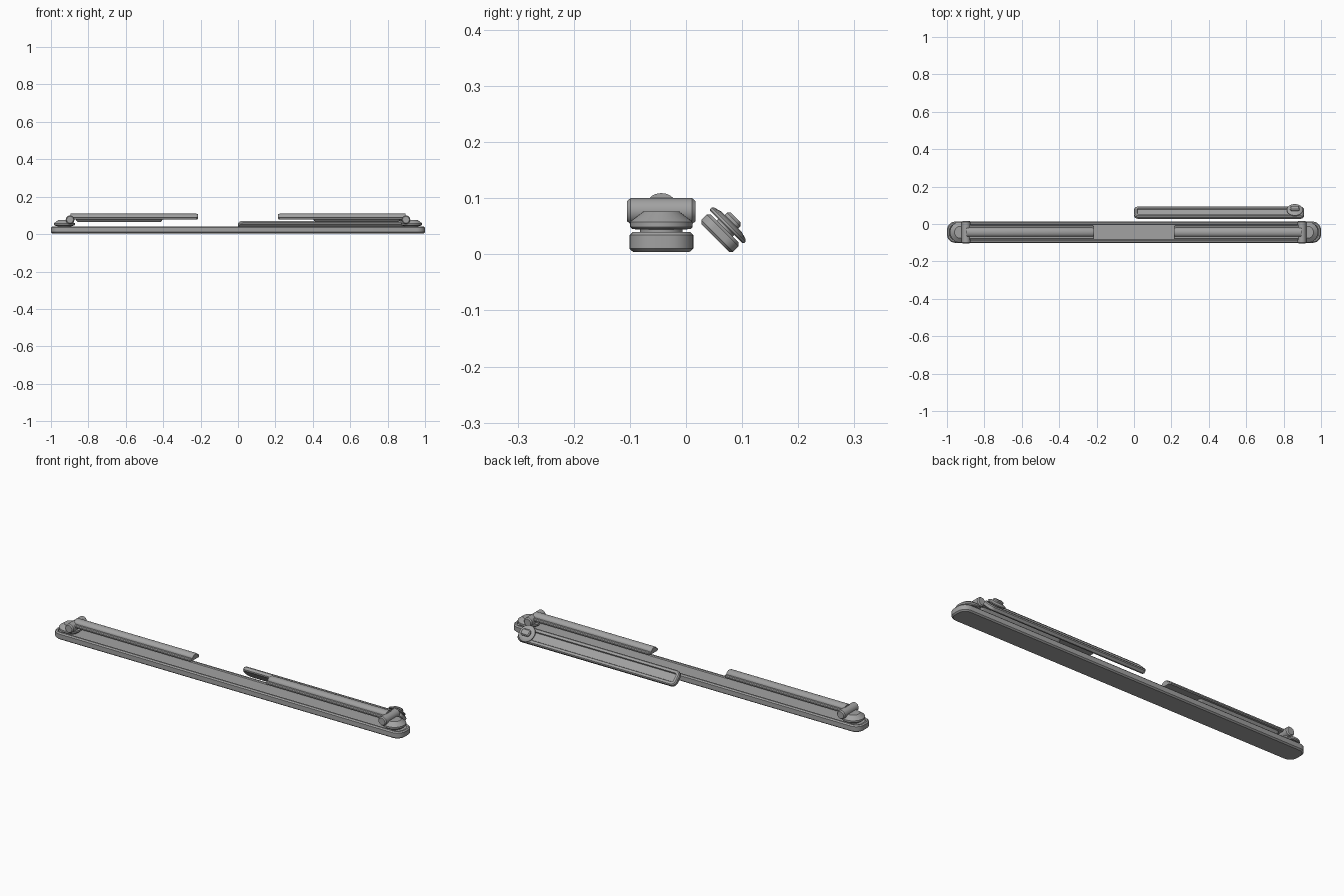
import bpy, bmesh, math
from mathutils import Matrix

if "Cube" in bpy.data.objects:
    bpy.data.objects.remove(bpy.data.objects["Cube"])

gray = bpy.data.materials.new("mid gray")
gray.diffuse_color = (0.36, 0.36, 0.36, 1)
gray.use_nodes = True
gray.node_tree.nodes["Principled BSDF"].inputs["Base Color"].default_value = gray.diffuse_color
CY = -0.044  # centre line of the long base bar


def finish(name, bm, matrix):
    bmesh.ops.recalc_face_normals(bm, faces=bm.faces)
    bm.transform(matrix)
    me = bpy.data.meshes.new(name)
    bm.to_mesh(me)
    bm.free()
    me.materials.append(gray)
    ob = bpy.data.objects.new(name, me)
    bpy.context.collection.objects.link(ob)
    bpy.ops.object.select_all(action='DESELECT')
    ob.select_set(True)
    bpy.context.view_layer.objects.active = ob
    bpy.ops.object.shade_smooth_by_angle(angle=math.radians(30))
    return ob


def outline(length, width, radius, inset, seg):
    """Rounded rectangle, shrunk evenly by inset."""
    hx, hy = length / 2 - inset, width / 2 - inset
    r = max(min(radius - inset, hx, hy), 0.001)
    pts = []
    for q, (sx, sy) in enumerate([(1, 1), (-1, 1), (-1, -1), (1, -1)]):
        for i in range(seg + 1):
            a = math.pi / 2 * (q + i / seg)
            pts.append((sx * (hx - r) + r * math.cos(a), sy * (hy - r) + r * math.sin(a)))
    return pts


def skin(name, rings, matrix):
    """Bridge closed rings of points and cap both ends."""
    bm = bmesh.new()
    loops = [[bm.verts.new(p) for p in ring] for ring in rings]
    for a, b in zip(loops, loops[1:]):
        n = len(a)
        for i in range(n):
            bm.faces.new((a[i], a[(i + 1) % n], b[(i + 1) % n], b[i]))
    bm.faces.new(loops[0])
    bm.faces.new(loops[-1])
    bmesh.ops.remove_doubles(bm, verts=bm.verts, dist=1e-5)
    return finish(name, bm, matrix)


def slab(name, length, width, radius, levels, matrix, seg=6):
    """Stack of rounded outlines given as (inset, height)."""
    rings = [[(x, y, z) for x, y in outline(length, width, radius, i, seg)] for i, z in levels]
    return skin(name, rings, matrix)


def disc(name, levels, matrix):
    """Turned part given as (radius, height)."""
    rings = [[(r * math.cos(a * math.pi / 16), r * math.sin(a * math.pi / 16), z)
              for a in range(32)] for r, z in levels]
    return skin(name, rings, matrix)


T = Matrix.Translation

# Long base bar with a shallow channel in its top
slab("base_bar", 2.0, 0.114, 0.045,
     [(0.007, 0.004), (0, 0.01), (0, 0.034), (0.006, 0.04), (0.014, 0.04), (0.017, 0.035)],
     T((0, CY, 0)))

# Half-round arm profile (y, z): flat plate with a raised rounded spine
arm = [(-0.034, 0.078), (0.034, 0.078), (0.038, 0.082), (0.038, 0.088), (0.034, 0.092)]
arm += [(0.024 * math.cos(a * math.pi / 12), 0.092 + 0.017 * math.sin(a * math.pi / 12))
        for a in range(13)]
arm += [(-0.034, 0.092), (-0.038, 0.088), (-0.038, 0.082)]

for side, s in (("left", -1), ("right", 1)):
    # Swivel foot at the end of the bar
    disc(side + "_swivel_foot",
         [(0.038, 0.034), (0.038, 0.044), (0.052, 0.045), (0.056, 0.049), (0.056, 0.058),
          (0.032, 0.076)], T((s * 0.928, CY, 0)))
    # Hinge barrel lying across the bar
    disc(side + "_hinge_barrel",
         [(0.018, -0.061), (0.023, -0.055), (0.023, 0.055), (0.018, 0.061)],
         T((s * 0.898, CY, 0.077)) @ Matrix.Rotation(math.pi / 2, 4, 'X'))
    # Folded arm
    rings = [[(s * x, y * k, 0.09 + (z - 0.09) * k) for y, z in arm]
             for x, k in ((0.215, 0.85), (0.221, 1), (0.895, 1))]
    skin(side + "_arm", rings, T((0, CY, 0)))
    # Tapered stiffener under the arm
    slab(side + "_arm_stiffener", 0.47, 0.05, 0.02,
         [(0.018, 0.064), (0.012, 0.066), (0, 0.080)], T((s * 0.635, CY, 0)))

# Loose leg lying tilted behind the bar, with a channel along its face
tilt = T((0.455, 0.052, 0.029)) @ Matrix.Rotation(-math.pi / 4, 4, 'X')
slab("loose_leg", 0.91, 0.08, 0.025,
     [(0.005, 0), (0, 0.005), (0, 0.019), (0.005, 0.024), (0.017, 0.024), (0.02, 0.017)], tilt)
pivot = tilt @ T((0.405, 0, 0))
disc("leg_pivot_post", [(0.02, 0.015), (0.02, 0.03)], pivot)
disc("leg_pivot_plate", [(0.041, 0.028), (0.043, 0.030), (0.043, 0.034), (0.040, 0.037),
                         (0.026, 0.041)], pivot)
slab("leg_pivot_lug", 0.05, 0.034, 0.012, [(0, 0.037), (0, 0.047), (0.005, 0.052)], pivot)
